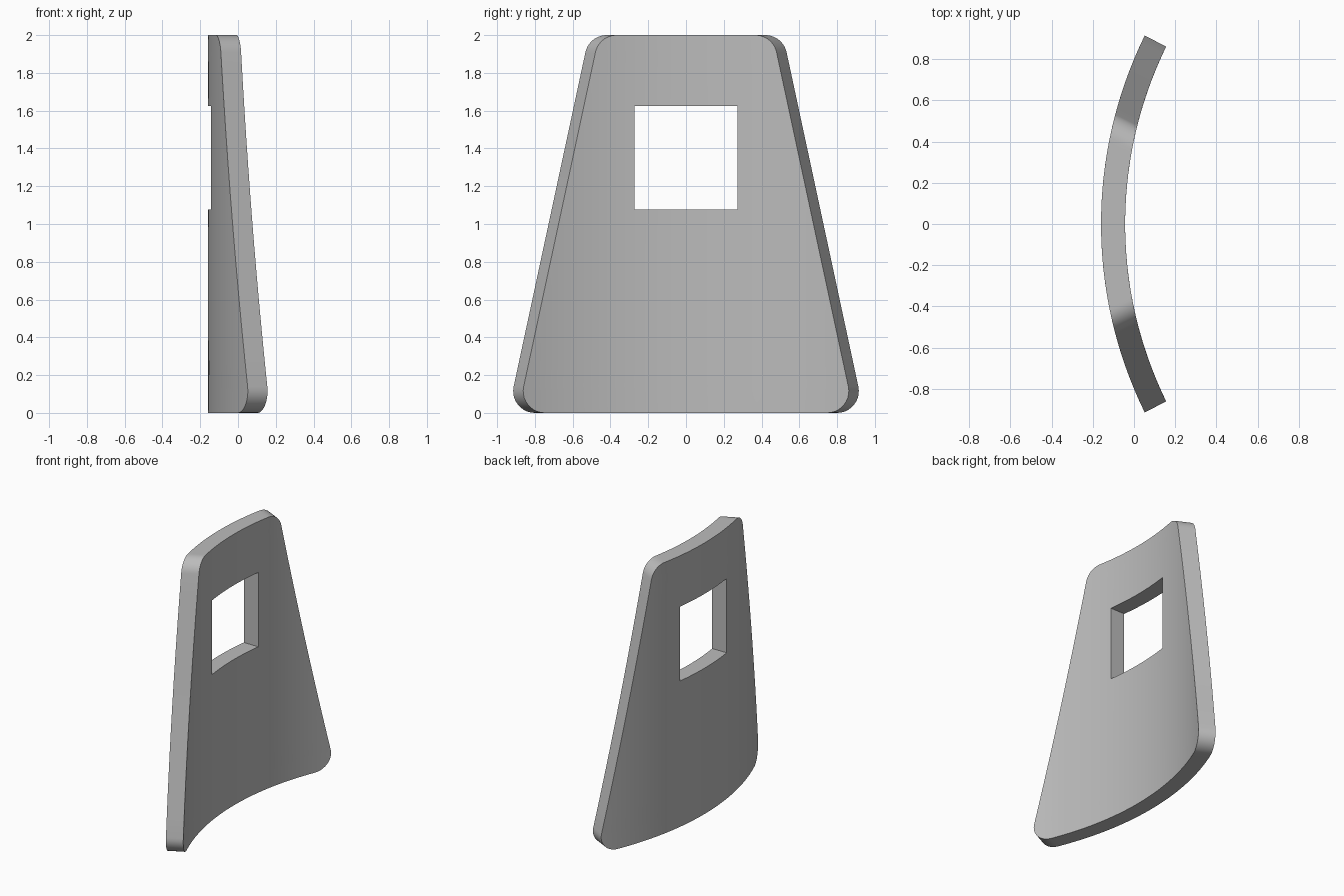
import bpy, bmesh, math

cube = bpy.data.objects.get("Cube")
if cube:
    bpy.data.objects.remove(cube, do_unlink=True)

OUTER_R, INNER_R, AXIS_X = 2.08, 1.963, 1.92   # curved plate, axis parallel to z
CORNER_R, SIDE_INSET = 0.115, 0.053
LOW, HIGH = (0.80, 0.115), (0.42, 1.885)       # corner centres (y, z)
COLUMNS, STEPS, ROWS = 40, 10, 12

grey = bpy.data.materials.new("plain grey")
grey.use_nodes = True
colour = (0.5, 0.5, 0.5, 1)
grey.diffuse_color = colour
grey.node_tree.nodes["Principled BSDF"].inputs["Base Color"].default_value = colour


def side_profile():
    """Half width and height along one side, with rounded corners."""
    lean = math.atan2(LOW[0] - HIGH[0], HIGH[1] - LOW[1])

    def arc(centre, start, end):
        angles = [start + (end - start) * i / STEPS for i in range(STEPS + 1)]
        return [(centre[0] + CORNER_R * math.cos(a),
                 centre[1] + CORNER_R * math.sin(a)) for a in angles]

    bottom = arc(LOW, -math.pi / 2, lean)
    top = arc(HIGH, lean, math.pi / 2)
    a, b = bottom[-1], top[0]
    straight = [(a[0] + (b[0] - a[0]) * i / ROWS, a[1] + (b[1] - a[1]) * i / ROWS)
                for i in range(1, ROWS)]
    return bottom + straight + top


# Curved tapering plate
bm = bmesh.new()


def skin(radius, inset):
    grid = []
    for width, z in side_profile():
        ys = [(width - inset) * (2 * c / COLUMNS - 1) for c in range(COLUMNS + 1)]
        grid.append([bm.verts.new((AXIS_X - math.sqrt(radius ** 2 - y * y), y, z)) for y in ys])
    for r in range(len(grid) - 1):
        for c in range(COLUMNS):
            bm.faces.new((grid[r][c], grid[r][c + 1], grid[r + 1][c + 1], grid[r + 1][c]))
    return grid


def rim(grid):
    right = [row[-1] for row in grid]
    left = [row[0] for row in grid]
    return grid[0] + right[1:] + grid[-1][-2::-1] + left[-2:0:-1]


outer_rim = rim(skin(OUTER_R, 0))
inner_rim = rim(skin(INNER_R, SIDE_INSET))
for i in range(len(outer_rim)):
    j = (i + 1) % len(outer_rim)
    bm.faces.new((outer_rim[i], outer_rim[j], inner_rim[j], inner_rim[i]))
bmesh.ops.recalc_face_normals(bm, faces=bm.faces)
mesh = bpy.data.meshes.new("curved_plate")
bm.to_mesh(mesh)
bm.free()
mesh.materials.append(grey)
plate = bpy.data.objects.new("curved_plate", mesh)
bpy.context.collection.objects.link(plate)

# Square window cut straight through
bpy.ops.mesh.primitive_cube_add(size=1, location=(0, 0, 1.35))
cutter = bpy.context.object
cutter.name = "window_cutter"
cutter.scale = (1, 0.543, 0.548)
cutter.hide_render = True
cutter.data.materials.append(grey)

bpy.ops.object.select_all(action="DESELECT")
plate.select_set(True)
bpy.context.view_layer.objects.active = plate
cut = plate.modifiers.new("window", "BOOLEAN")
cut.operation = "DIFFERENCE"
cut.solver = "EXACT"
cut.object = cutter
bpy.ops.object.modifier_apply(modifier=cut.name)
bpy.data.objects.remove(cutter, do_unlink=True)
bpy.ops.object.shade_smooth_by_angle(angle=math.radians(30))
